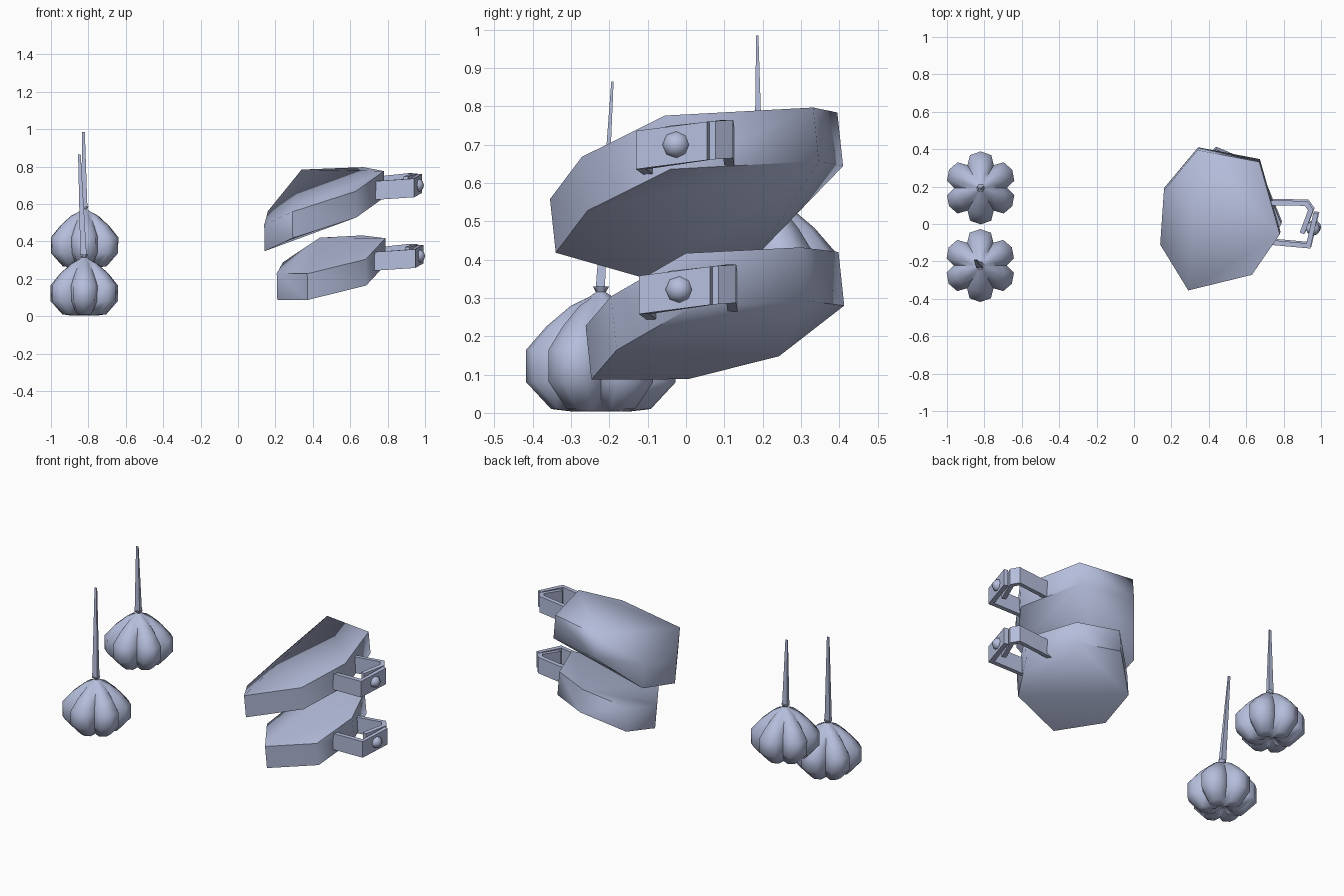
import bpy, bmesh, math
from mathutils import Vector, Matrix

if "Cube" in bpy.data.objects:
    bpy.data.objects.remove(bpy.data.objects["Cube"])

mat = bpy.data.materials.new("pale_blue_grey")
mat.diffuse_color = (0.46, 0.51, 0.71, 1)
mat.use_nodes = True
mat.node_tree.nodes["Principled BSDF"].inputs["Base Color"].default_value = mat.diffuse_color


def finish(name, bm, angle=40):
    """Turn a bmesh into a shaded object."""
    bmesh.ops.recalc_face_normals(bm, faces=bm.faces)
    me = bpy.data.meshes.new(name)
    bm.to_mesh(me)
    bm.free()
    me.materials.append(mat)
    ob = bpy.data.objects.new(name, me)
    bpy.context.collection.objects.link(ob)
    bpy.ops.object.select_all(action='DESELECT')
    bpy.context.view_layer.objects.active = ob
    ob.select_set(True)
    bpy.ops.object.shade_smooth_by_angle(angle=math.radians(angle))
    return ob


def loft(bm, rings):
    """Skin closed rings of points, in order, and cap the ends."""
    rows = [[bm.verts.new(p) for p in ring] for ring in rings]
    n = len(rows[0])
    for a, b in zip(rows, rows[1:]):
        for i in range(n):
            j = (i + 1) % n
            bm.faces.new((a[i], a[j], b[j], b[i]))
    bm.faces.new(rows[0][::-1])
    bm.faces.new(rows[-1])


def bulb(name, x, y, z):
    """Six-lobed bulb, four facets to a lobe; profile is radius, height, valley depth."""
    profile = [(.025, .03, 1), (.07, .003, .7), (.13, .01, .62), (.195, .08, .70),
               (.195, .165, .72), (.142, .226, .72), (.078, .28, .76),
               (.032, .302, .9), (.013, .315, 1), (.021, .33, 1)]
    rings = []
    for r, h, valley in profile:
        shoulder = valley + (1 - valley) * .8
        ring = []
        for k in range(6):
            for a, f in ((0, 1), (18, shoulder), (30, valley), (42, shoulder)):
                t = math.radians(90 + 60 * k + a)
                ring.append((x + r * f * math.cos(t), y + r * f * math.sin(t), z + h))
        rings.append(ring)
    bm = bmesh.new()
    loft(bm, rings)
    return finish(name, bm, 55)


def stem(name, base, tip):
    """Flattened tapering stalk."""
    rings = []
    for p, rx, ry in ((base, .017, .012), (tip, .007, .003)):
        rings.append([(p[0] + i * rx, p[1] + j * ry, p[2])
                      for i, j in ((1, 1), (-1, 1), (-1, -1), (1, -1))])
    bm = bmesh.new()
    loft(bm, rings)
    return finish(name, bm)


def slab(name, top):
    """Seven-sided slab, bulging convexly above and below."""
    bm = bmesh.new()
    for p in top:
        bm.verts.new(p)
        bm.verts.new(Vector(p) + Vector((.003, .015, -.14)))
    bmesh.ops.convex_hull(bm, input=bm.verts)
    return finish(name, bm, 66)


def strap(name, path, thick, height, shift):
    """Upright band that follows a path."""
    pts = [Vector(p) + shift for p in path]
    rings = []
    for i, p in enumerate(pts):
        ways = []
        if i > 0:
            ways.append((p - pts[i - 1]).to_2d().normalized())
        if i < len(pts) - 1:
            ways.append((pts[i + 1] - p).to_2d().normalized())
        d = sum(ways, Vector((0, 0))).normalized()
        side = Vector((-d.y, d.x, 0)) * thick / 2 / max(.5, d.dot(ways[0]))
        up = Vector((0, 0, height / 2))
        rings.append([p + side + up, p - side + up, p - side - up, p + side - up])
    bm = bmesh.new()
    loft(bm, rings)
    return finish(name, bm, 30)


def knob(name, centre):
    """Round stud on the front of the handle, with its pole outward."""
    bm = bmesh.new()
    bmesh.ops.create_uvsphere(bm, u_segments=8, v_segments=6, radius=.037,
                              matrix=Matrix.Rotation(math.pi / 2, 4, 'Y'))
    bmesh.ops.translate(bm, verts=bm.verts, vec=centre)
    return finish(name, bm, 60)


# Bulbs with stalks
bulb("front_bulb", -.822, -.222, 0)
stem("front_stem", (-.826, -.224, .32), (-.848, -.192, .865))
bulb("back_bulb", -.82, .193, .257)
stem("back_stem", (-.822, .19, .577), (-.826, .186, .985))

# Slabs
slab("upper_slab", [(.29, -.355, .558), (.63, -.272, .668), (.78, -.055, .776),
                    (.67, .332, .797), (.34, .395, .784), (.16, .18, .562),
                    (.14, -.11, .488)])
slab("lower_slab", [(.37, -.262, .227), (.682, -.196, .304), (.788, 0, .417),
                    (.665, .30, .432), (.437, .398, .42), (.24, .228, .288),
                    (.207, -.01, .228)])

# Handles: a hooked inner band, an outer band overlapping it, and a stud
hook = [(.70, .114, .692), (.92, .11, .715), (.945, .075, .712), (.898, -.05, .698)]
outer = [(.70, -.096, .67), (.932, -.117, .686), (.972, .058, .71)]
for label, shift in (("upper", Vector((0, 0, 0))), ("lower", Vector((.006, .008, -.378)))):
    strap(label + "_handle_hook", hook, .026, .1, shift)
    strap(label + "_handle_band", outer, .026, .1, shift)
    knob(label + "_handle_stud", Vector((.957, -.025, .70)) + shift)
